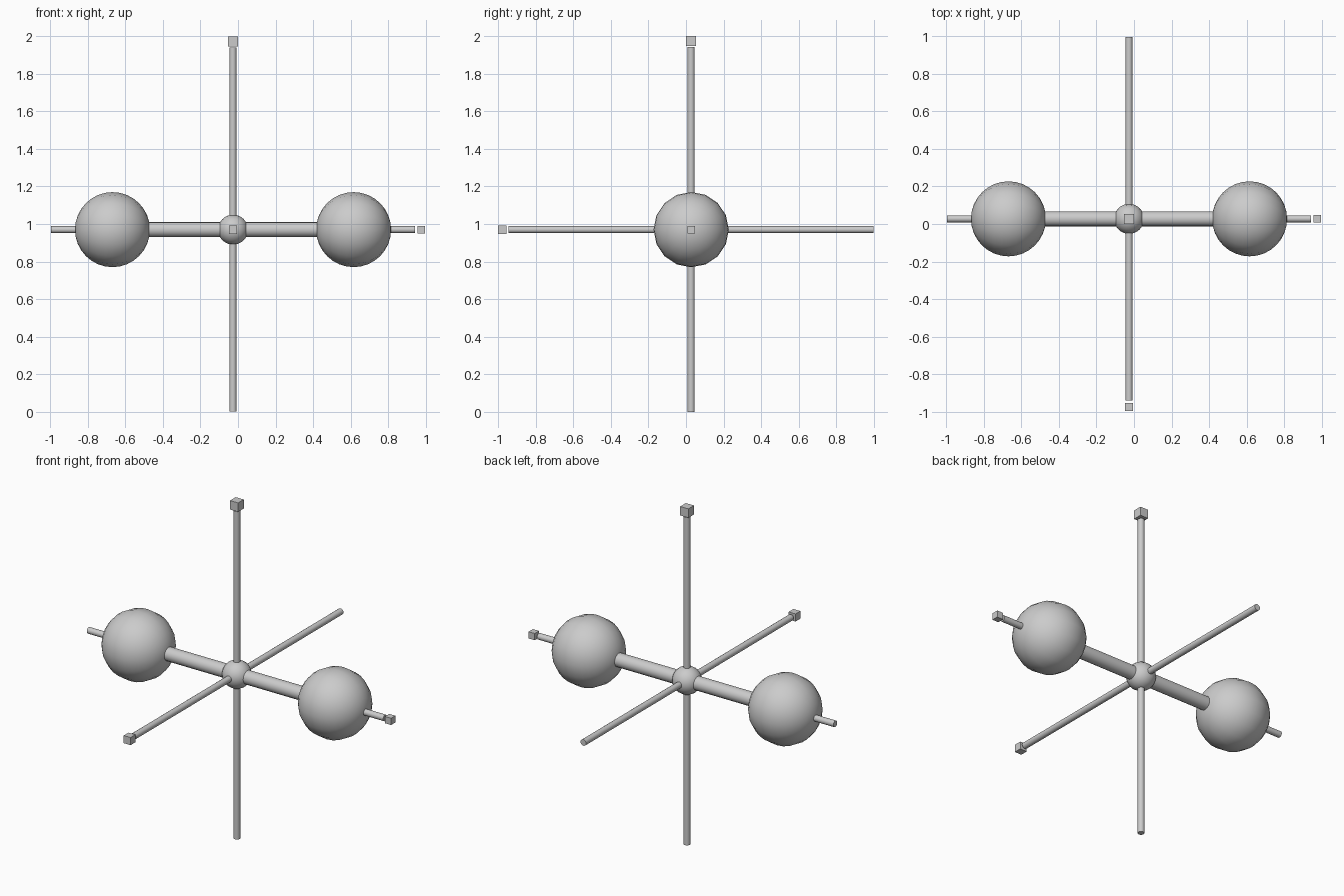
import bpy
from math import radians
from mathutils import Vector

if "Cube" in bpy.data.objects:
    bpy.data.objects.remove(bpy.data.objects["Cube"])

C = Vector((-0.0265, 0.0275, 0.97))   # hub centre
X, Y, Z = Vector((1, 0, 0)), Vector((0, -1, 0)), Vector((0, 0, 1))


def finish(name, smooth=True):
    ob = bpy.context.object
    ob.name = name
    if smooth:
        bpy.ops.object.shade_smooth_by_angle(angle=radians(40))
    return ob


def rod(name, axis, radius, length):
    rot = axis.to_track_quat('Z', 'Y').to_euler()
    bpy.ops.mesh.primitive_cylinder_add(vertices=16, radius=radius, depth=length,
                                        location=C, rotation=rot)
    finish(name)


def ball(name, offset, radius):
    # poles lie along x
    bpy.ops.mesh.primitive_uv_sphere_add(segments=16, ring_count=16, radius=radius,
                                         location=C + X * offset,
                                         rotation=(0, radians(90), 0))
    finish(name)


# thin axis rods, each with a small cube marking the positive end
for label, axis, size in (("x", X, 0.040), ("y", Y, 0.045), ("z", Z, 0.053)):
    rod(label + "_axis_rod", axis, 0.0185, 1.94)
    bpy.ops.mesh.primitive_cube_add(size=size, location=C + axis * 1.0035)
    finish(label + "_end_cube", smooth=False)

# dumbbell: thick bar, hub ball and two end balls
rod("thick_bar", X, 0.04, 1.286)
ball("hub_ball", 0, 0.08)
ball("left_ball", -0.643, 0.2)
ball("right_ball", 0.643, 0.2)
